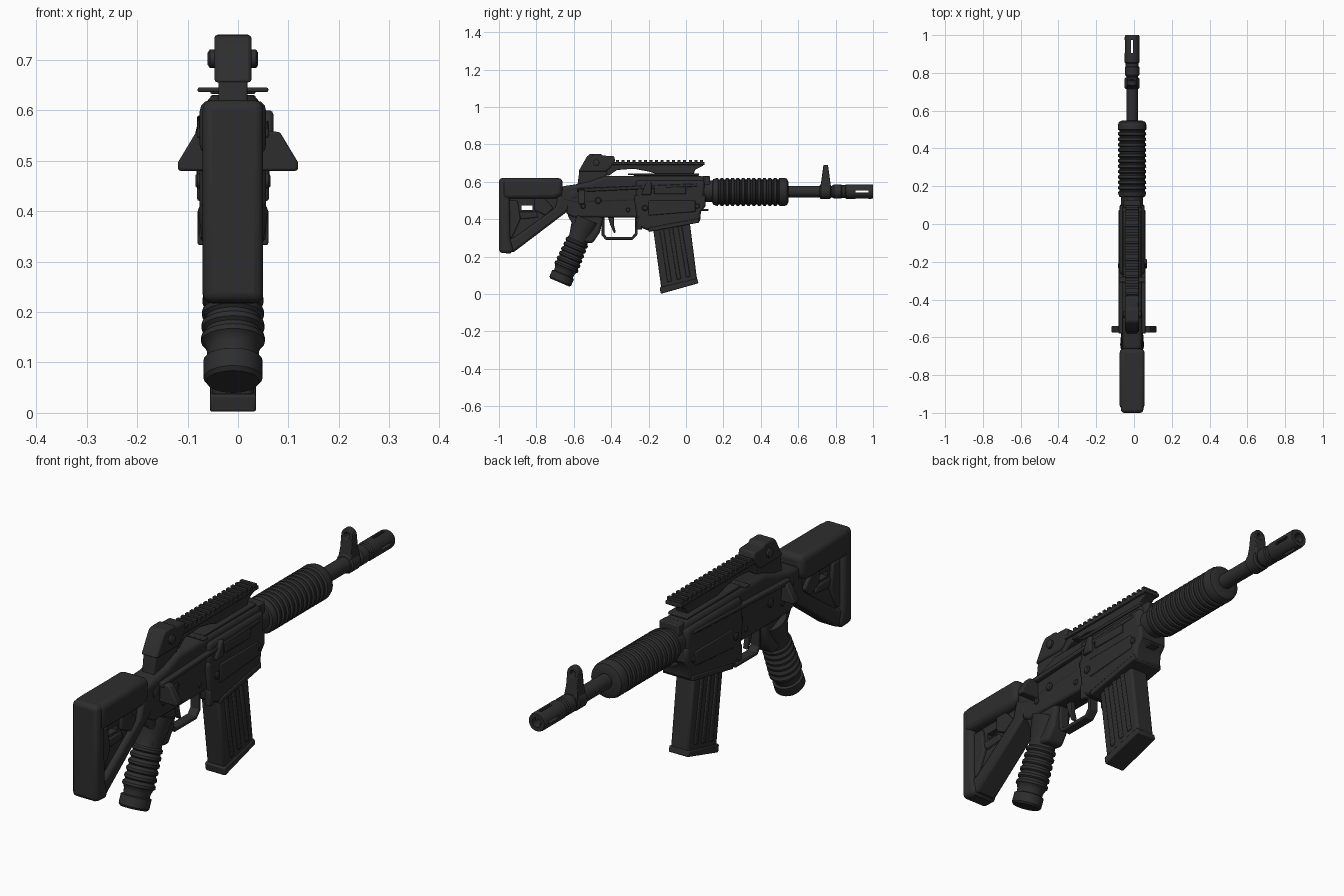
import bpy, bmesh, math
from mathutils import Vector

if "Cube" in bpy.data.objects:
    bpy.data.objects.remove(bpy.data.objects["Cube"])

CX = -0.01  # centre plane of the body
mat = bpy.data.materials.new("charcoal black")
mat.diffuse_color = (0.027, 0.027, 0.028, 1)
mat.use_nodes = True
mat.node_tree.nodes["Principled BSDF"].inputs["Base Color"].default_value = mat.diffuse_color


def finish(name, bm, bevel=0.0, seg=2):
    bmesh.ops.recalc_face_normals(bm, faces=bm.faces)
    me = bpy.data.meshes.new(name)
    bm.to_mesh(me)
    bm.free()
    me.materials.append(mat)
    ob = bpy.data.objects.new(name, me)
    bpy.context.collection.objects.link(ob)
    if bevel:
        b = ob.modifiers.new("bevel", 'BEVEL')
        b.width, b.segments, b.limit_method = bevel, seg, 'ANGLE'
        b.angle_limit = math.radians(40)
    return ob


def prism(name, pts, x0, x1, bevel=0.006, seg=2):
    """Side outline (y, z) extruded across x, relative to the centre plane."""
    bm = bmesh.new()
    f = bm.faces.new([bm.verts.new((CX + x0, y, z)) for y, z in pts])
    r = bmesh.ops.extrude_face_region(bm, geom=[f])
    for v in r['geom']:
        if isinstance(v, bmesh.types.BMVert):
            v.co.x = CX + x1
    return finish(name, bm, bevel, seg)


def slab(name, pts, h, bevel=0.006, seg=2):
    return prism(name, pts, -h, h, bevel, seg)


def box(name, y0, y1, z0, z1, x0, x1, bevel=0.004):
    return prism(name, [(y0, z0), (y1, z0), (y1, z1), (y0, z1)], x0, x1, bevel)


def lathe(name, prof, origin, axis, sx=1.0, sides=24, closed=False):
    """Profile (distance, radius) turned around an axis; sx scales across x."""
    d = Vector(axis).normalized()
    u = Vector((0, 1, 0)) if abs(d.x) > .9 else Vector((1, 0, 0))
    v = d.cross(u)
    bm = bmesh.new()
    rings = []
    for t, r in prof:
        rings.append([bm.verts.new(Vector(origin) + d * t + u * (r * sx * math.cos(a)) + v * (r * math.sin(a)))
                      for a in (2 * math.pi * i / sides for i in range(sides))])
    pairs = list(zip(rings, rings[1:]))
    if closed:
        pairs.append((rings[-1], rings[0]))
    for a, b in pairs:
        for i in range(sides):
            j = (i + 1) % sides
            bm.faces.new((a[i], a[j], b[j], b[i]))
    if not closed:
        bm.faces.new(rings[0])
        bm.faces.new(rings[-1])
    return finish(name, bm)


def cut(ob, cutter):
    m = ob.modifiers.new("cut", 'BOOLEAN')
    m.object, m.operation, m.solver = cutter, 'DIFFERENCE', 'EXACT'
    bpy.context.view_layer.objects.active = ob
    bpy.ops.object.modifier_move_to_index(modifier="cut", index=0)
    bpy.ops.object.modifier_apply(modifier="cut")
    bpy.data.objects.remove(cutter)


# barrel, muzzle and collar
BZ = 0.548
lathe("barrel", [(0, .031), (.3, .031)], (CX, .52, BZ), (0, 1, 0))
muzzle = lathe("muzzle", [(0, .03), (.01, .038), (.05, .038), (.055, .034), (.07, .034), (.075, .039),
                          (.21, .039), (.22, .036), (.22, .02), (.08, .02)], (CX, .78, BZ), (0, 1, 0))
cut(muzzle, box("slot", .905, .975, BZ - .006, BZ + .006, -.06, .06, 0))
cut(muzzle, box("slot", .905, .975, BZ - .06, BZ + .06, -.006, .006, 0))
lathe("sight_collar", [(0, .033), (.006, .04), (.054, .04), (.06, .033)], (CX, .715, BZ), (0, 1, 0))

# front sight: tapered blade with a round hole
bm = bmesh.new()
arc = [(.026 * math.cos(a), .662 + .028 * math.sin(a)) for a in (math.pi * i / 10 for i in range(11))]
outline = [(-.033, .555), (.033, .555), (.026, .61)] + arc + [(-.026, .61)]
lo, hi = [[bm.verts.new((CX + x, yc + s * (.012 + .14 * (.69 - z)), z)) for x, z in outline]
          for s, yc in ((-1, .747), (1, .747))]
bm.faces.new(lo)
bm.faces.new(hi)
for i in range(len(lo)):
    j = (i + 1) % len(lo)
    bm.faces.new((lo[i], lo[j], hi[j], hi[i]))
sight = finish("front_sight", bm, .003)
cut(sight, lathe("hole", [(0, .013), (.2, .013)], (CX, .65, .66), (0, 1, 0)))

# ribbed handguard
prof = [(0, .055), (.005, .068), (.022, .074)]
for i in range(12):
    t = .03 + i * .0285
    prof += [(t, .074), (t + .005, .067), (t + .011, .067), (t + .016, .075)]
prof += [(.385, .075), (.4, .07), (.407, .055), (.407, .03)]
lathe("handguard", prof, (CX, .14, .546), (0, 1, 0), sides=32)
lathe("handguard_neck", [(0, .058), (.07, .058)], (CX, .085, .55), (0, 1, 0))
box("front_block", .085, .128, .52, .63, -.045, .045)
box("front_catch", .085, .12, .445, .455, -.02, .02, .002)

# upper receiver, with a wider rounded front half
slab("upper_receiver", [(-.67, .5), (-.6, .48), (.1, .5), (.1, .63), (-.44, .63), (-.52, .6), (-.6, .585), (-.67, .575)], .052, .018, 3)
slab("upper_front_body", [(-.27, .5), (.1, .5), (.1, .61), (-.27, .61)], .066, .02, 3)
slab("top_lip", [(-.28, .632), (.07, .632), (.07, .645), (-.28, .645)], .045, .004)
box("charging_handle", -.31, -.28, .636, .645, -.07, .07, .003)
# lower receiver and magazine well
slab("lower_receiver", [(-.64, .43), (-.6, .41), (-.24, .41), (-.24, .52), (-.5, .56), (-.64, .55)], .05, .01)
slab("magazine_well", [(-.275, .50), (-.255, .36), (-.19, .335), (.075, .385), (.08, .44), (.105, .47), (.105, .53), (-.275, .53)], .066, .012)
slab("well_rim", [(-.2, .332), (.07, .382), (.07, .405), (-.2, .355)], .07, .004)

# magazine with ribs and base plate
slab("magazine", [(-.18, .38), (.018, .40), (.06, .07), (-.132, .03)], .042, .01)
slab("magazine_base", [(-.141, .035), (.06, .083), (.067, .058), (-.135, .001)], .046, .005)
for k, o in enumerate((.035, .085, .135)):
    slab(f"magazine_rib_{k}", [(-.18 + o, .37), (-.158 + o, .37), (-.112 + o, .06 + o * .25), (-.134 + o, .055 + o * .25)], .048, .004)

# trigger group
slab("trigger_guard", [(-.452, .42), (-.452, .315), (-.43, .29), (-.285, .29), (-.258, .32), (-.258, .42),
                       (-.273, .42), (-.273, .325), (-.29, .305), (-.423, .305), (-.437, .32), (-.437, .42)], .02, .003)
slab("trigger", [(-.42, .42), (-.405, .37), (-.385, .325), (-.375, .33), (-.385, .37), (-.385, .42)], .011, .003)

# ribbed pistol grip
gp = [(0, .075), (.06, .066), (.11, .054)]
for i in range(6):
    t = .125 + i * .028
    gp += [(t, .056 + i * .001), (t + .007, .063 + i * .001), (t + .017, .063 + i * .001), (t + .023, .056 + i * .001)]
gp += [(.30, .056), (.318, .054), (.322, .063), (.36, .063), (.368, .056)]
lathe("pistol_grip", gp, (CX, -.53, .40), (0, -.145, -.338), sx=.93)
slab("grip_top", [(-.63, .44), (-.63, .415), (-.6, .36), (-.62, .29), (-.5, .27), (-.46, .33), (-.44, .42)], .042, .014, 3)

# shoulder stock: butt, top beam, strut, thin web with a slot
slab("butt_plate", [(-1, .22), (-.94, .217), (-.92, .23), (-.94, .3), (-.945, .62), (-1, .62)], .06, .018, 3)
slab("stock_beam", [(-.98, .51), (-.7, .51), (-.66, .53), (-.66, .62), (-.98, .62)], .066, .022, 3)
slab("stock_strut", [(-.96, .225), (-.92, .225), (-.63, .445), (-.61, .52), (-.68, .53), (-.70, .46), (-.92, .30), (-.96, .29)], .05, .012)
web = slab("stock_web", [(-.98, .25), (-.92, .25), (-.66, .44), (-.66, .57), (-.98, .57)], .028, 0)
cut(web, box("slot", -.88, -.82, .45, .473, -.1, .1, 0))
slab("stock_brace_back", [(-.95, .5), (-.9, .5), (-.885, .4), (-.93, .3), (-.95, .3)], .042)
slab("stock_brace_front", [(-.81, .53), (-.77, .53), (-.71, .46), (-.75, .42), (-.81, .45)], .042)
slab("stock_brace_low", [(-.9, .44), (-.8, .44), (-.79, .41), (-.88, .4)], .036)
slab("stock_joint", [(-.69, .46), (-.6, .45), (-.58, .57), (-.69, .575)], .045, .012)

# top rail with an arched gap below
slab("rail", [(-.46, .704), (.1, .704), (.09, .685), (.05, .665), (.04, .64), (-.15, .64), (-.2, .655), (-.28, .67),
              (-.37, .663), (-.41, .635), (-.46, .635)], .026, .003)
box("rail_top", -.42, .1, .69, .705, -.036, .036, .003)
for i in range(16):
    y = -.375 + i * .03
    box(f"rail_tooth_{i}", y, y + .016, .7, .717, -.036, .036, .002)

# rear optic with side knobs
slab("optic", [(-.575, .655), (-.53, .735), (-.515, .749), (-.455, .75), (-.445, .74), (-.385, .738), (-.378, .71),
               (-.41, .67), (-.43, .655)], .037, .008)
slab("optic_mount", [(-.58, .585), (-.57, .66), (-.42, .66), (-.43, .61)], .029, .005)
lathe("optic_knobs", [(0, .012), (.004, .018), (.096, .018), (.1, .012)], (CX - .05, -.48, .702), (1, 0, 0), sides=16)

# flared side wings behind the receiver
for s in (-1, 1):
    bm = bmesh.new()
    f = bm.faces.new([bm.verts.new((s * x, -.575, z)) for x, z in
                      ((.03, .56), (.083, .557), (.119, .497), (.119, .48), (.03, .48))])
    for v in bmesh.ops.extrude_face_region(bm, geom=[f])['geom']:
        if isinstance(v, bmesh.types.BMVert):
            v.co.y += .035
    finish(f"side_wing_{s}", bm, .005)
    # pins and side plates
    for k, (y, z, r, h) in enumerate(((-.55, .47, .014, .056), (-.47, .5, .018, .058), (-.31, .45, .012, .055),
                                      (.06, .47, .014, .072), (-.22, .46, .016, .074), (-.6, .53, .022, .058))):
        lathe(f"pin_{k}_{s}", [(0, r), (h - .004, r), (h, r * .7)], (CX, y, z), (s, 0, 0), sides=14)
    prism(f"side_ridge_{s}", [(-.58, .545), (.06, .575), (.06, .59), (-.58, .565)], s * .03, s * .071, .004)
    prism(f"well_plate_{s}", [(-.2, .42), (.05, .44), (.05, .5), (-.2, .5)], s * .05, s * .071, .004)
    box(f"release_{s}", -.265, -.235, .345, .41, *sorted((s * .04, s * .066)))
# ejection port cover and deflector on the right
box("port_cover", -.17, .0, .535, .572, .05, .072)
prism("deflector", [(-.24, .53), (-.185, .53), (-.185, .6), (-.21, .6)], .04, .08, .008)

# smooth shading with sharp edges kept
bpy.ops.object.select_all(action='DESELECT')
for ob in bpy.context.scene.objects:
    ob.select_set(True)
    bpy.context.view_layer.objects.active = ob
bpy.ops.object.shade_smooth_by_angle(angle=math.radians(35))
